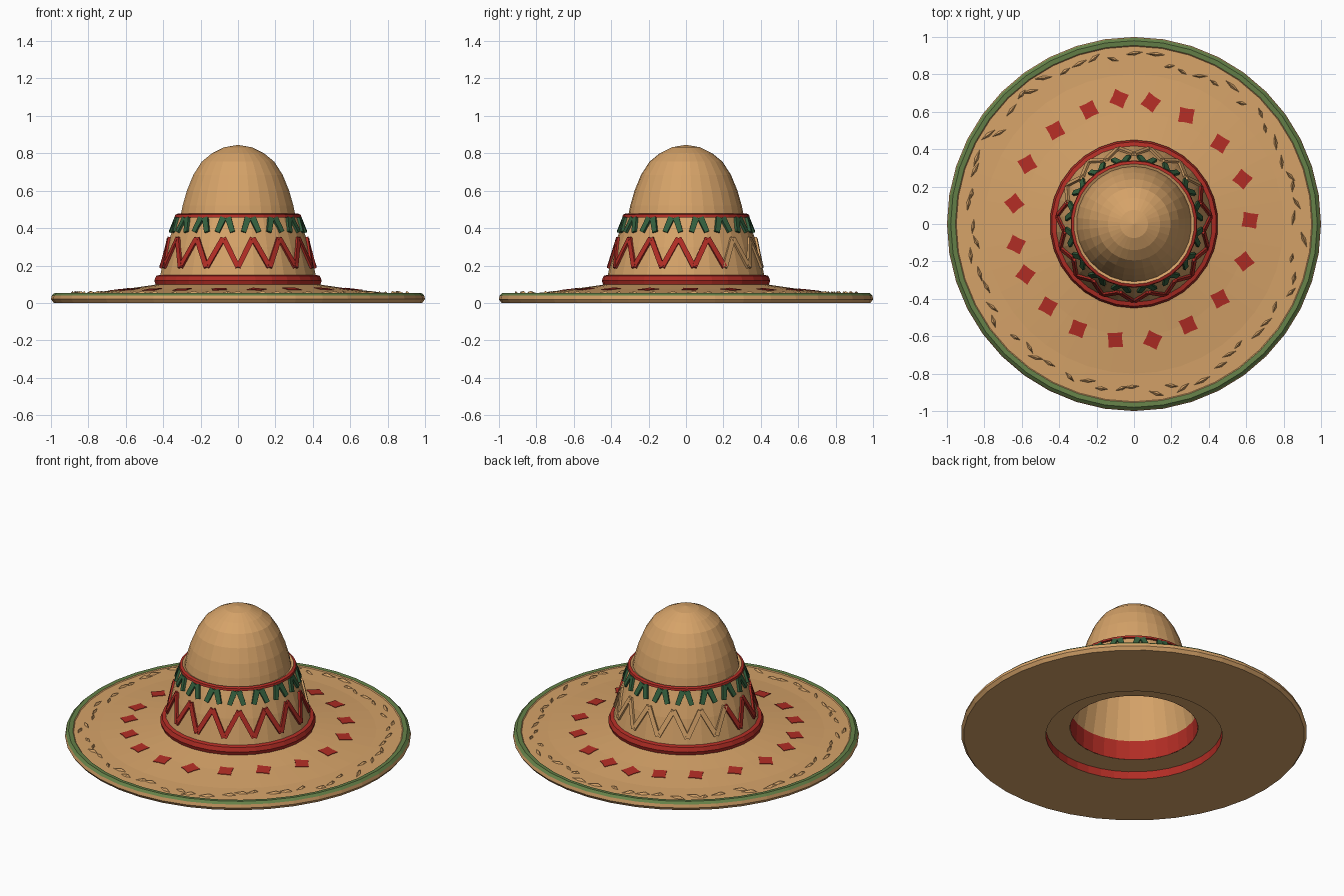
import bpy, bmesh, math, random
from mathutils import Vector

if "Cube" in bpy.data.objects:
    bpy.data.objects.remove(bpy.data.objects["Cube"])

random.seed(4)


def material(name, rgb):
    m = bpy.data.materials.new(name)
    m.diffuse_color = (*rgb, 1)
    m.use_nodes = True
    m.node_tree.nodes["Principled BSDF"].inputs["Base Color"].default_value = m.diffuse_color
    return m


TAN = material("straw tan", (0.67, 0.365, 0.14))
RED = material("red", (0.44, 0.026, 0.018))
GREEN = material("dark green", (0.035, 0.12, 0.05))
RIM = material("rim green", (0.13, 0.22, 0.065))
MATS = [TAN, RED, GREEN, RIM]
START = -math.pi / 2


def finish(bm, name):
    bmesh.ops.remove_doubles(bm, verts=bm.verts, dist=1e-5)
    me = bpy.data.meshes.new(name)
    bm.to_mesh(me)
    bm.free()
    for m in MATS:
        me.materials.append(m)
    ob = bpy.data.objects.new(name, me)
    bpy.context.collection.objects.link(ob)
    return ob


def polar(r, a, z):
    return Vector((r * math.cos(a), r * math.sin(a), z))


def lathe(name, profile, sides, colours=None):
    """Turn (radius, z) points round z; colours maps segment index to material index."""
    bm = bmesh.new()
    rings = [[bm.verts.new(polar(r, START + 2 * math.pi * j / sides, z)) for j in range(sides)]
             for r, z in profile]
    for i in range(len(rings) - 1):
        for j in range(sides):
            k = (j + 1) % sides
            f = bm.faces.new((rings[i][j], rings[i][k], rings[i + 1][k], rings[i + 1][j]))
            f.material_index = (colours or {}).get(i, 0)
    return finish(bm, name)


def prism(bm, base, offset, mat):
    """Close a base outline and its offset copy into a thin solid."""
    lo = [bm.verts.new(p) for p in base]
    hi = [bm.verts.new(p + offset) for p in base]
    n = len(base)
    faces = [bm.faces.new(hi), bm.faces.new(lo[::-1])]
    faces += [bm.faces.new((lo[i], lo[(i + 1) % n], hi[(i + 1) % n], hi[i])) for i in range(n)]
    for f in faces:
        f.material_index = mat
    bmesh.ops.recalc_face_normals(bm, faces=faces)


def interp(table, x):
    for (x0, y0), (x1, y1) in zip(table, table[1:]):
        if x <= x1:
            return y0 + (y1 - y0) * (x - x0) / (x1 - x0)
    return table[-1][1]


# brim: recessed underside, rolled edge, gently rising top
TOP = [(0.40, 0.105), (0.46, 0.095), (0.60, 0.075), (0.80, 0.053), (0.95, 0.047)]
lathe("brim", [(0.37, 0.05), (0.51, 0.05), (0.51, 0.0), (0.985, 0.0), (1.0, 0.02), (0.995, 0.04),
               (0.98, 0.054), (0.955, 0.052)] + TOP[::-1], 40, {1: 1, 5: 3, 6: 3})

# crown: open dome whose red lower part shows inside the hat
lathe("crown", [(0.37, 0.05), (0.365, 0.17), (0.34, 0.30), (0.312, 0.45), (0.298, 0.52),
                (0.275, 0.60), (0.24, 0.685), (0.195, 0.755), (0.14, 0.80), (0.075, 0.832),
                (0, 0.845)], 30, {0: 1})

# flared sleeve round the crown, with a red base roll and thin red top edge
SLEEVE = [(0.10, 0.43), (0.15, 0.418), (0.30, 0.382), (0.40, 0.35), (0.465, 0.325)]
lathe("sleeve", [(r, z) for z, r in SLEEVE] + [(0.305, 0.467)], 30)
lathe("base_band", [(0.41, 0.095), (0.443, 0.098), (0.45, 0.12), (0.44, 0.145), (0.41, 0.152)],
      30, dict.fromkeys(range(4), 1))
lathe("top_edge_band", [(0.32, 0.455), (0.34, 0.458), (0.337, 0.472), (0.322, 0.478), (0.305, 0.47)],
      30, dict.fromkeys(range(3), 1))


def on_sleeve(a, z):
    return polar(interp(SLEEVE, z), a, z)


def bar(bm, a0, z0, a1, z1, width, taper, mat):
    """Raised strip on the sleeve from one angle and height to another."""
    p, q = on_sleeve(a0, z0), on_sleeve(a1, z1)
    out = polar(1, (a0 + a1) / 2, 0.25).normalized()
    side = (q - p).cross(out).normalized() * width / 2
    prism(bm, [v - out * 0.006 for v in (p - side, p + side, q + side * taper, q - side * taper)],
          out * 0.019, mat)


# zigzag: raised all round, left unpainted at the back
bm = bmesh.new()
step = math.pi / 15
for i in range(30):
    a0, a1 = START + i * step, START + (i + 1) * step
    z0, z1 = (0.19, 0.345) if i % 2 == 0 else (0.345, 0.19)
    deg = math.degrees((a0 + a1) / 2) % 360
    bar(bm, a0, z0, a1, z1, 0.028, 1, 0 if 30 < deg < 160 else 1)
finish(bm, "zigzag")

# green leaf pairs under the top edge
bm = bmesh.new()
for i in range(16):
    a = START + 2 * math.pi * (i + 0.5) / 16
    for s in (-1, 1):
        bar(bm, a + s * 0.035, 0.455, a + s * 0.115, 0.378, 0.034, 0.8, 2)
finish(bm, "leaf_pairs")

# red diamonds painted on the brim
DOTS = [(-.08, .67), (.09, .65), (.28, .58), (.46, .43), (.58, .24), (.62, .02), (.59, -.2),
        (.46, -.4), (.29, -.54), (.1, -.62), (-.1, -.62), (-.3, -.56), (-.46, -.44), (-.58, -.27),
        (-.63, -.11), (-.64, .11), (-.57, .32), (-.42, .5), (-.24, .61)]
bm = bmesh.new()
for x, y in DOTS:
    turn = random.uniform(0, math.pi / 2)
    pts = []
    for k in range(8):
        r = 0.056 if k % 2 == 0 else 0.037
        v = Vector((x, y, 0)) + polar(r, turn + k * math.pi / 4, 0)
        v.z = interp(TOP, v.length) - 0.003
        pts.append(v)
    prism(bm, pts, Vector((0, 0, 0.006)), 1)
finish(bm, "brim_diamonds")

# embossed straw leaves round the outer brim
bm = bmesh.new()
for i in range(60):
    a = START + 2 * math.pi * (i + random.uniform(-0.3, 0.3)) / 60
    r = random.uniform(0.85, 0.92)
    c = polar(r, a, 0.044)
    along = polar(1, a + math.pi / 2 + random.uniform(-0.5, 0.5), 0)
    across = Vector((-along.y, along.x, 0)) * 0.014
    length = random.uniform(0.04, 0.065)
    lo = [bm.verts.new(p) for p in (c - along * length, c - across, c + along * length, c + across)]
    peak = bm.verts.new(c + along * 0.02 + Vector((0, 0, 0.02)))
    faces = [bm.faces.new((lo[k], lo[(k + 1) % 4], peak)) for k in range(4)]
    for f in faces:
        f.normal_update()
        if f.normal.z < 0:
            f.normal_flip()
finish(bm, "brim_straw_leaves")
